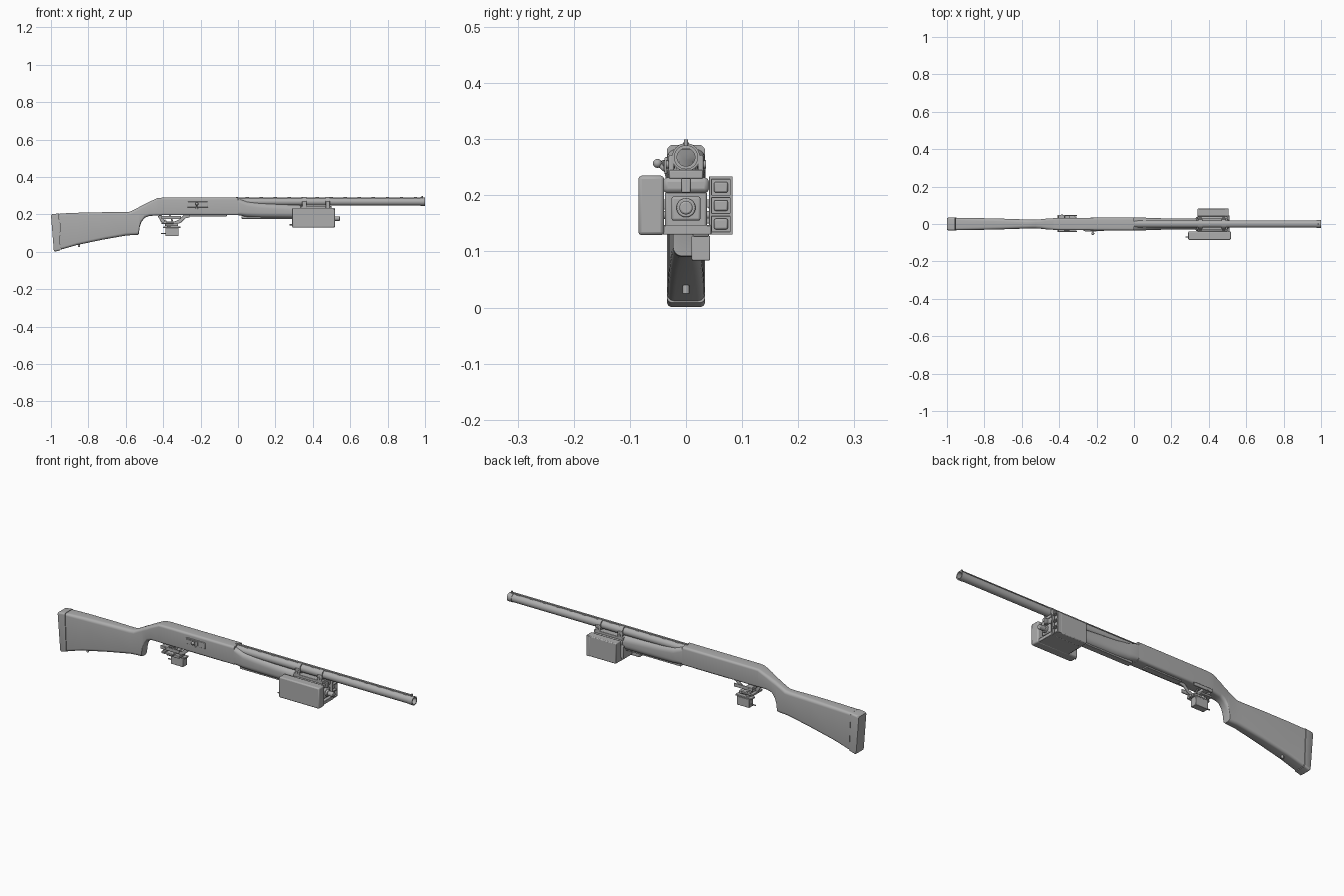
import bpy, bmesh, math
from mathutils import Vector

if "Cube" in bpy.data.objects:
    bpy.data.objects.remove(bpy.data.objects["Cube"], do_unlink=True)

grey = bpy.data.materials.new("plain grey")
grey.use_nodes = True
COLOUR = (0.42, 0.42, 0.42, 1)
grey.diffuse_color = COLOUR
grey.node_tree.nodes["Principled BSDF"].inputs["Base Color"].default_value = COLOUR


def finish(name, bm, bevel=0):
    bmesh.ops.recalc_face_normals(bm, faces=bm.faces)
    mesh = bpy.data.meshes.new(name)
    bm.to_mesh(mesh)
    bm.free()
    mesh.materials.append(grey)
    ob = bpy.data.objects.new(name, mesh)
    bpy.context.collection.objects.link(ob)
    if bevel:
        mod = ob.modifiers.new("soft edges", "BEVEL")
        mod.width, mod.segments = bevel, 2
    bpy.ops.object.select_all(action="DESELECT")
    ob.select_set(True)
    bpy.context.view_layer.objects.active = ob
    bpy.ops.object.shade_smooth_by_angle(angle=math.radians(35))
    return ob


def box(name, xs, ys, zs, bevel=0.002):
    bm = bmesh.new()
    bmesh.ops.create_cube(bm, size=1)
    for v in bm.verts:
        v.co = [(a + b) / 2 + c * (b - a) for (a, b), c in zip((xs, ys, zs), v.co)]
    return finish(name, bm, bevel)


def rod(name, start, end, radius, sides=24, bevel=0):
    a, b = Vector(start), Vector(end)
    bm = bmesh.new()
    bmesh.ops.create_cone(bm, cap_ends=True, segments=sides, radius1=radius,
                          radius2=radius, depth=(b - a).length)
    turn = (b - a).to_track_quat("Z", "Y")
    for v in bm.verts:
        v.co = turn @ v.co + (a + b) / 2
    return finish(name, bm, bevel)


def tube(name, x0, x1, z, outer, inner, sides=32):
    # hollow tube along x, as a closed ring of four circles
    bm = bmesh.new()
    rings = []
    for x, r in ((x0, outer), (x1, outer), (x1, inner), (x0, inner)):
        angles = [2 * math.pi * i / sides for i in range(sides)]
        rings.append([bm.verts.new((x, r * math.cos(t), z + r * math.sin(t))) for t in angles])
    for a, b in zip(rings, rings[1:] + rings[:1]):
        for i in range(sides):
            j = (i + 1) % sides
            bm.faces.new((a[i], a[j], b[j], b[i]))
    return finish(name, bm)


def loft(name, sections, steps=5):
    # each section: x, bottom, top, half width, corner radius, backward lean
    bm = bmesh.new()
    rings = []
    for x, z0, z1, w, r, lean in sections:
        ring = []
        for k, (sy, sz) in enumerate(((1, 1), (-1, 1), (-1, -1), (1, -1))):
            cy = sy * (w - r)
            cz = z1 - r if sz > 0 else z0 + r
            for i in range(steps + 1):
                t = math.pi / 2 * (k + i / steps)
                z = cz + r * math.sin(t)
                ring.append(bm.verts.new((x + lean * (z1 - z), cy + r * math.cos(t), z)))
        rings.append(ring)
    n = len(rings[0])
    for a, b in zip(rings, rings[1:]):
        for i in range(n):
            bm.faces.new((a[i], a[(i + 1) % n], b[(i + 1) % n], b[i]))
    bm.faces.new(rings[0])
    bm.faces.new(rings[-1])
    return finish(name, bm)


# Stock with butt pad and grip
loft("butt_pad", [(-1, .005, .197, .031, .008, .08),
                  (-.995, .001, .201, .034, .009, .08),
                  (-.957, .009, .206, .034, .009, .04)])
loft("stock", [(-.955, .012, .205, .033, .012, .04),
               (-.86, .037, .209, .032, .014, 0),
               (-.72, .066, .212, .029, .015, 0),
               (-.60, .087, .213, .025, .016, 0),
               (-.575, .089, .215, .024, .016, 0),
               (-.545, .09, .231, .023, .016, 0),
               (-.531, .092, .238, .023, .016, 0),
               (-.526, .13, .241, .023, .016, 0),
               (-.517, .158, .246, .024, .016, 0),
               (-.50, .181, .254, .025, .016, 0),
               (-.475, .192, .267, .028, .014, 0),
               (-.43, .195, .288, .031, .012, 0)])
rod("sling_stud", (-.85, 0, .045), (-.85, 0, .025), .006, 12)

# Receiver, side port and charging handle
loft("receiver", [(-.43, .195, .288, .031, .011, 0),
                  (-.40, .196, .29, .033, .011, 0),
                  (0, .196, .29, .034, .011, 0)])
box("port_cover", (-.27, -.16), (-.038, -.03), (.238, .268))
box("port_slot", (-.262, -.2), (-.0405, -.037), (.244, .262), 0)
box("loading_gate", (-.26, -.06), (-.016, .016), (.189, .198))
rod("handle_stem", (-.22, -.03, .24), (-.22, -.05, .257), .0045, 12)
rod("handle_root", (-.22, -.028, .232), (-.22, -.036, .264), .008, 12)
bm = bmesh.new()
bmesh.ops.create_uvsphere(bm, u_segments=16, v_segments=10, radius=.008)
bmesh.ops.translate(bm, verts=bm.verts, vec=(-.22, -.051, .257))
finish("handle_ball", bm)

# Barrel with rib and sight
tube("barrel", -.02, .995, .268, .02, .016)
tube("muzzle_ring", .975, 1, .268, .0215, .016)
box("sight_rib", (-.01, .98), (-.005, .005), (.2905, .2945), 0)
for i in range(13):
    x = .04 + i * .075
    box("rib_post", (x, x + .018), (-.004, .004), (.284, .292), 0)
rod("front_sight", (.985, 0, .288), (.985, 0, .3), .004, 12)

# Fore-end
loft("fore_end", [(-.005, .197, .283, .033, .014, 0),
                  (.015, .194, .279, .035, .02, 0),
                  (.05, .186, .27, .034, .026, 0),
                  (.12, .182, .263, .031, .028, 0),
                  (.30, .18, .252, .029, .028, 0),
                  (.36, .18, .248, .028, .027, 0)])
box("fore_end_strip", (.02, .34), (-.015, .015), (.177, .19))

# Device cradle below the barrel
box("cradle_core", (.33, .49), (-.037, .037), (.137, .208), .004)
box("cradle_face", (.485, .505), (-.026, .026), (.155, .198), .004)
rod("front_knob", (.50, 0, .178), (.545, 0, .178), .012, 24, .003)
rod("knob_collar", (.50, 0, .178), (.515, 0, .178), .017, 24, .002)
box("cradle_floor", (.34, .51), (-.045, .045), (.13, .147))
box("cradle_top", (.34, .50), (-.041, .041), (.204, .232), .008)
box("latch", (.49, .51), (-.008, .008), (.205, .23))

# Barrel clamps
for x in (.355, .48):
    tube("barrel_clamp", x - .012, x + .012, .268, .025, .018)
    for side in (-1, 1):
        ys = sorted((side * .021, side * .031))
        box("clamp_leg", (x - .012, x + .012), ys, (.22, .272), .003)
        rod("clamp_bolt", (x, side * .02, .255), (x, side * .036, .255), .007, 12)
box("clamp_rail", (.335, .50), (-.03, .03), (.23, .245))

# Closed box on the right side of the device
box("side_box", (.29, .518), (-.085, -.039), (.129, .235), .006)
rod("side_box_pin", (.275, -.07, .145), (.295, -.07, .145), .003, 10)

# Three-cell holder on the other side
box("cell_holder", (.34, .49), (.041, .083), (.13, .234), .004)
for y in (.041, .078):
    box("cell_wall", (.486, .506), (y, y + .005), (.13, .234), .001)
for i in range(4):
    z = .13 + i * .0328
    box("cell_divider", (.486, .506), (.042, .082), (z, z + .0055), .001)
for i in range(3):
    z = .1395 + i * .0328
    box("cell", (.486, .499), (.05, .0745), (z, z + .019), .003)

# Trigger guard, swept along a curve
path = bpy.data.curves.new("guard_path", "CURVE")
path.dimensions = "3D"
path.extrude, path.bevel_depth = .007, .0025
line = path.splines.new("POLY")
points = [(-.26, .195), (-.285, .188), (-.31, .165), (-.335, .154),
          (-.38, .154), (-.405, .168), (-.42, .195)]
line.points.add(len(points) - 1)
for p, (x, z) in zip(line.points, points):
    p.co = (x, 0, z, 1)
path.materials.append(grey)
guard = bpy.data.objects.new("trigger_guard", path)
bpy.context.collection.objects.link(guard)
rod("trigger", (-.365, 0, .198), (-.35, 0, .163), .004, 10)

# Trigger actuator
box("actuator_body", (-.388, -.318), (.01, .043), (.084, .128))
box("actuator_flange", (-.40, -.308), (.012, .041), (.127, .135))
rod("actuator_shaft", (-.37, .026, .13), (-.37, .026, .162), .009, 16)
box("actuator_arm", (-.41, -.345), (-.036, .045), (.15, .16))
rod("actuator_lead", (-.412, .026, .098), (-.385, .026, .098), .003, 10)
box("guard_bracket", (-.39, -.32), (-.02, .03), (.138, .152))
rod("cross_pin", (-.39, -.042, .165), (-.39, .048, .165), .007, 16)
for y in (-.039, .045):
    box("bracket_plate", (-.41, -.305), (y - .003, y + .003), (.175, .193))
    rod("bracket_screw", (-.385, y - .005, .183), (-.385, y + .005, .183), .006, 12)
box("bracket_bridge", (-.405, -.37), (-.04, .046), (.178, .193))
